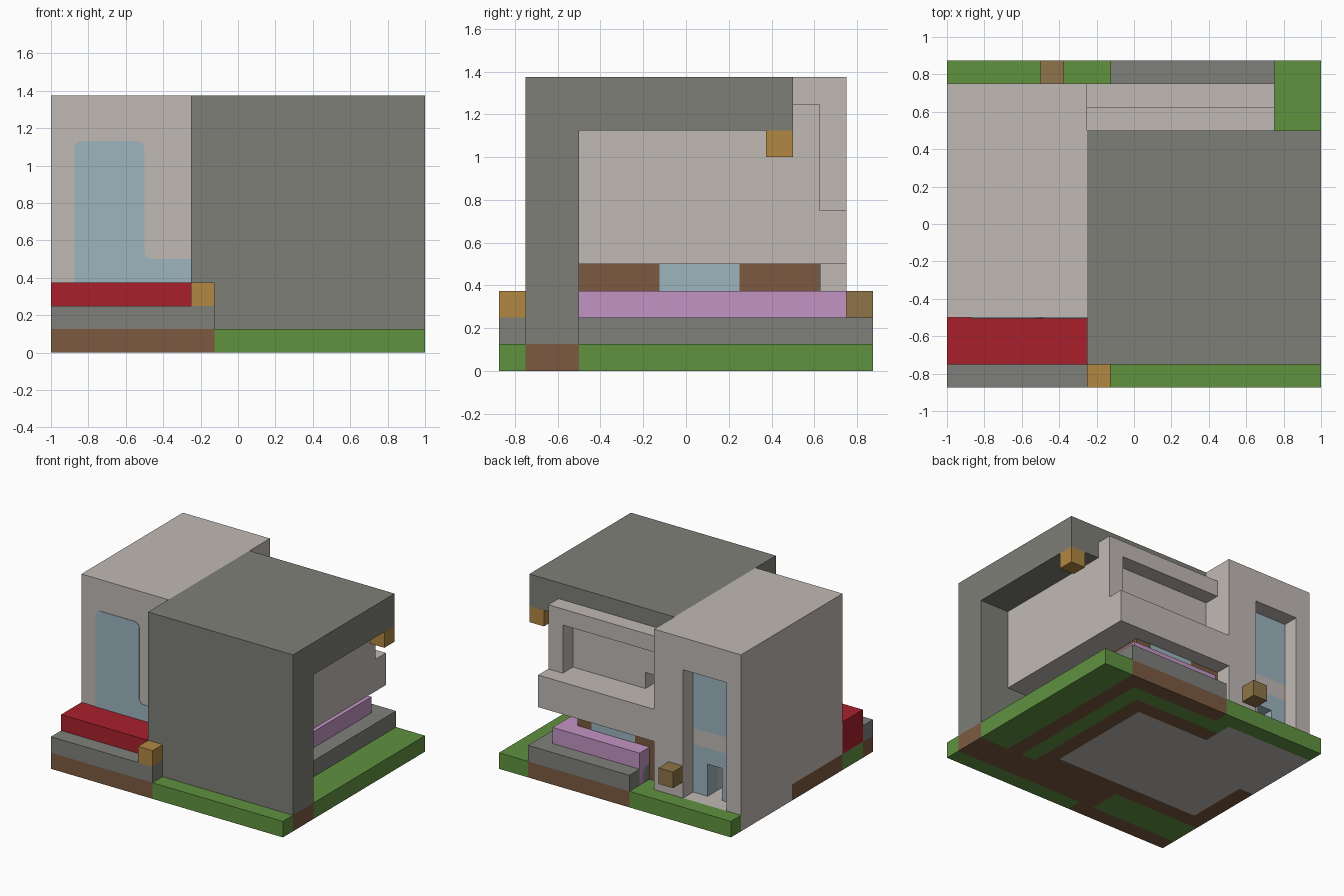
import bpy
import bmesh
from mathutils import Vector

if "Cube" in bpy.data.objects:
    bpy.data.objects.remove(bpy.data.objects["Cube"], do_unlink=True)


def material(name, *rgb):
    lin = [((c / 255 + 0.055) / 1.055) ** 2.4 for c in rgb] + [1]
    mat = bpy.data.materials.new(name)
    mat.use_nodes = True
    mat.diffuse_color = lin
    bsdf = mat.node_tree.nodes["Principled BSDF"]
    bsdf.inputs["Base Color"].default_value = lin
    bsdf.inputs["Roughness"].default_value = 0.9
    return mat


plaster = material("pale plaster", 192, 186, 181)
slate = material("dark slate", 126, 127, 119)
stone = material("grey stone", 127, 127, 123)
red = material("red flowers", 168, 32, 44)
purple = material("purple flowers", 194, 148, 196)
amber = material("amber lamp", 177, 135, 66)
tan = material("tan lamp", 143, 116, 72)
green = material("grass green", 96, 146, 64)
brown = material("earth brown", 124, 90, 65)
glass = material("pale blue glass", 157, 181, 191)


def finish(name, bm, *mats):
    bmesh.ops.recalc_face_normals(bm, faces=bm.faces)
    mesh = bpy.data.meshes.new(name)
    bm.to_mesh(mesh)
    bm.free()
    for mat in mats:
        mesh.materials.append(mat)
    obj = bpy.data.objects.new(name, mesh)
    bpy.context.collection.objects.link(obj)
    return obj


def prism(name, points, depth, mat, round_corners=()):
    """Extrude a closed outline of 3D points along the depth vector."""
    bm = bmesh.new()
    verts = [bm.verts.new(p) for p in points]
    bm.faces.new(verts)
    if round_corners:
        bmesh.ops.bevel(bm, geom=[verts[i] for i in round_corners], offset=0.04,
                        segments=4, profile=0.5, affect='VERTICES')
    ext = bmesh.ops.extrude_face_region(bm, geom=bm.faces[:])
    moved = [g for g in ext["geom"] if isinstance(g, bmesh.types.BMVert)]
    bmesh.ops.translate(bm, verts=moved, vec=Vector(depth))
    return finish(name, bm, mat)


def box(name, x, y, z, mat):
    base = [(x[0], y[0], z[0]), (x[1], y[0], z[0]), (x[1], y[1], z[0]), (x[0], y[1], z[0])]
    return prism(name, base, (0, 0, z[1] - z[0]), mat)


def carve(obj, x, y, z):
    cutter = box("cutter", x, y, z, plaster)
    cutter.hide_render = True
    mod = obj.modifiers.new("carve", 'BOOLEAN')
    mod.operation = 'DIFFERENCE'
    mod.solver = 'EXACT'
    mod.object = cutter
    bpy.context.view_layer.objects.active = obj
    bpy.ops.object.modifier_apply(modifier=mod.name)
    bpy.data.objects.remove(cutter, do_unlink=True)


# Ground slab: square columns of grass, earth and floor
EARTH = [(-0.25, 1, -0.75, -0.5), (-1, -0.125, -0.875, -0.75), (0.625, 0.75, -0.5, 0.875),
         (-0.125, 0.75, 0.75, 0.875), (0.375, 0.5, -0.5, 0.625), (-0.25, 0.5, 0.5, 0.625),
         (-1, 0.5, -0.5, -0.375), (-1, -0.875, -0.5, 0.125)]
FLOOR = [(-0.875, 0.375, -0.375, 0.5), (-1, -0.25, 0.125, 0.75)]


def inside(rects, x, y):
    return any(a < x < b and c < y < d for a, b, c, d in rects)


bm = bmesh.new()
bmesh.ops.create_grid(bm, x_segments=16, y_segments=14, size=1)
bmesh.ops.scale(bm, verts=bm.verts, vec=(1, 0.875, 1))
ext = bmesh.ops.extrude_face_region(bm, geom=bm.faces[:], use_keep_orig=True)
bmesh.ops.translate(bm, verts=[g for g in ext["geom"] if isinstance(g, bmesh.types.BMVert)],
                    vec=(0, 0, 0.125))
for face in bm.faces:
    c = face.calc_center_median()
    px, py = c.x * 0.99, c.y * 0.99
    face.material_index = 2 if inside(FLOOR, px, py) else 1 if inside(EARTH, px, py) else 0
finish("ground", bm, green, brown, plaster)

# Dark wall folding over into the roof
shell = [(-0.75, 0.125), (-0.5, 0.125), (-0.5, 1.125), (0.5, 1.125), (0.5, 1.375), (-0.75, 1.375)]
prism("wall_and_roof", [(-0.25, y, z) for y, z in shell], (1.25, 0, 0), slate)

# Pale tower with the back doorway carved out
tower = box("tower", (-1, -0.25), (-0.5, 0.75), (0.125, 1.375), plaster)
carve(tower, (-0.875, -0.5), (0.5, 0.8), (0.125, 1.125))
carve(tower, (-0.75, -0.625), (0.1, 0.55), (0.125, 0.375))

# Doorway glazing and transom
depth = (0.5, 0.625)
box("door_upper_glass", (-0.875, -0.5), depth, (0.625, 1.125), glass)
box("door_transom", (-0.875, -0.5), depth, (0.5, 0.625), plaster)
box("door_lintel_glass", (-0.75, -0.625), depth, (0.375, 0.5), glass)
for name, x in (("right", (-0.875, -0.75)), ("left", (-0.625, -0.5))):
    box("door_side_glass_" + name, x, depth, (0.125, 0.5), glass)

# Front window, L-shaped with softened corners
pane = [(-0.875, 0.25), (-0.25, 0.25), (-0.25, 0.5), (-0.5, 0.5), (-0.5, 1.13), (-0.875, 1.13)]
prism("front_window", [(x, -0.5, z) for x, z in pane], (0, -0.004, 0), glass, (3, 4, 5))

# Upper storey with balcony front and framed opening
side = [(-0.5, 0.5), (0.75, 0.5), (0.75, 0.75), (0.625, 0.75),
        (0.625, 1.25), (0.5, 1.25), (0.5, 1.125), (-0.5, 1.125)]
upper = prism("upper_storey", [(-0.25, y, z) for y, z in side], (1, 0, 0), plaster)
carve(upper, (-0.3, 0.625), (0.5, 0.7), (0.75, 1.125))
carve(upper, (-0.3, 0), (0.25, 0.55), (0.75, 0.875))

# Lower storey with window plates
box("lower_storey", (-0.25, 0.5), (-0.5, 0.625), (0.125, 0.5), brown)
box("lower_side_window", (0.5, 0.504), (-0.125, 0.25), (0.25, 0.5), glass)
box("lower_back_window", (0, 0.375), (0.625, 0.629), (0.25, 0.5), glass)

# Stone terraces
box("terrace", (-0.125, 0.75), (-0.5, 0.875), (0.125, 0.25), stone)
box("front_step", (-1, -0.125), (-0.875, -0.75), (0.125, 0.25), stone)

# Flower beds
box("red_flower_bed", (-1, -0.25), (-0.75, -0.5), (0.125, 0.375), red)
bed = [(0.5, -0.5), (0.625, -0.5), (0.625, 0.75), (-0.125, 0.75), (-0.125, 0.625), (0.5, 0.625)]
prism("purple_flower_bed", [(x, y, 0.125) for x, y in bed], (0, 0, 0.25), purple)

# Cube lamps
for name, x, y, z, mat in (("front_lamp", -0.25, -0.875, 0.25, amber),
                           ("roof_lamp", 0.875, 0.375, 1, amber),
                           ("back_lamp", -0.5, 0.75, 0.25, tan)):
    box(name, (x, x + 0.125), (y, y + 0.125), (z, z + 0.125), mat)
